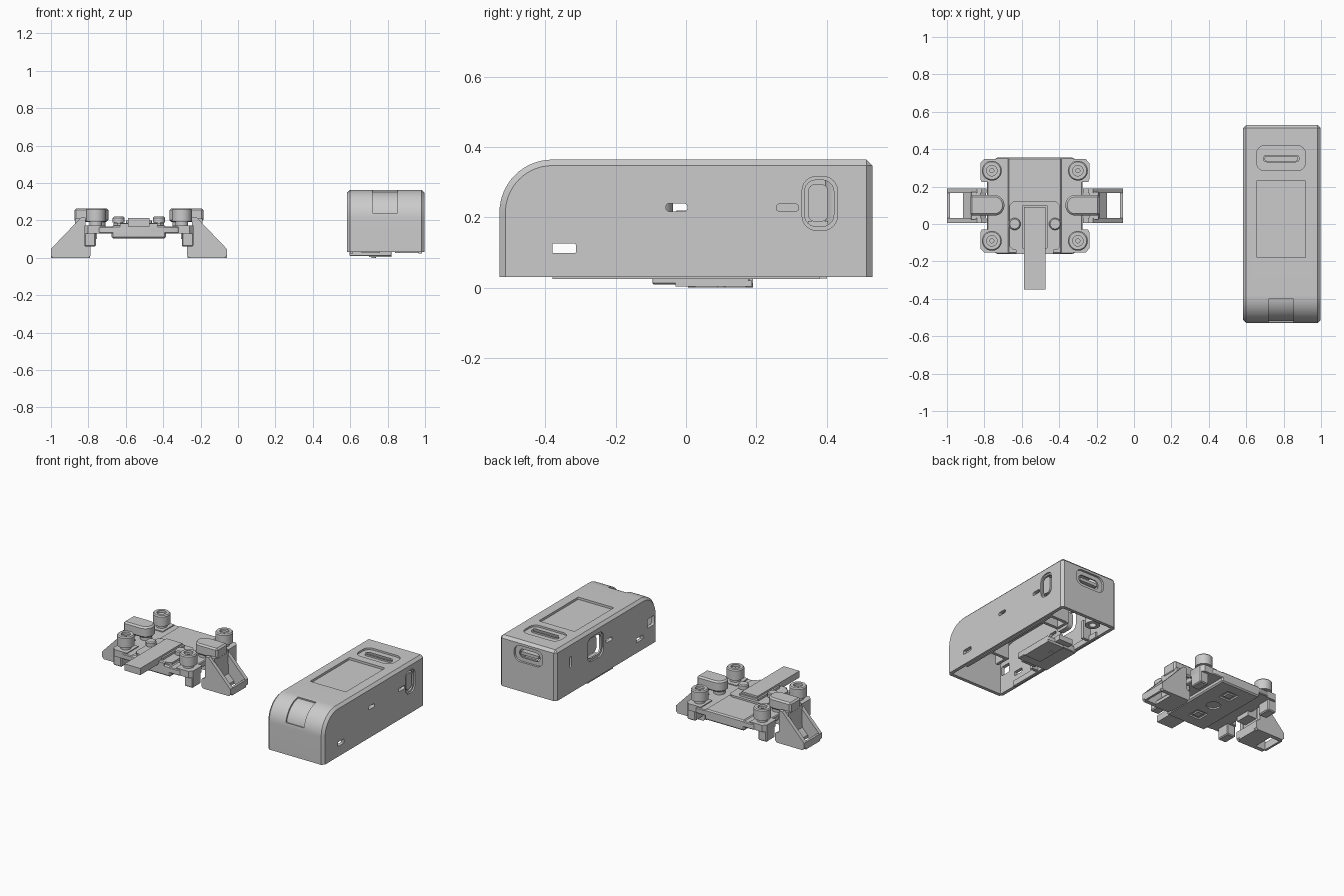
import bpy, bmesh
from math import sin, cos, pi, radians

if "Cube" in bpy.data.objects:
    bpy.data.objects.remove(bpy.data.objects["Cube"])

CX = -0.53          # centre line of the mount
EX = 0.79           # centre line of the case


def finish(name, bm):
    bmesh.ops.recalc_face_normals(bm, faces=bm.faces[:])
    me = bpy.data.meshes.new(name)
    bm.to_mesh(me)
    bm.free()
    ob = bpy.data.objects.new(name, me)
    bpy.context.collection.objects.link(ob)
    return ob


def prism(name, pts, axis, lo, hi, bevel=0.0, keep=None):
    """Extrude a 2D outline along an axis; optionally chamfer its sharp edges."""
    put = {'x': lambda a, b, c: (c, a, b), 'y': lambda a, b, c: (a, c, b),
           'z': lambda a, b, c: (a, b, c)}[axis]
    bm = bmesh.new()
    A = [bm.verts.new(put(a, b, lo)) for a, b in pts]
    B = [bm.verts.new(put(a, b, hi)) for a, b in pts]
    bm.faces.new(A)
    bm.faces.new(B[::-1])
    n = len(pts)
    for i in range(n):
        j = (i + 1) % n
        bm.faces.new((A[i], B[i], B[j], A[j]))
    if bevel:
        bmesh.ops.recalc_face_normals(bm, faces=bm.faces[:])
        es = [e for e in bm.edges if e.calc_face_angle() > radians(30)
              and not (keep and keep(e))]
        bmesh.ops.bevel(bm, geom=es, offset=bevel, segments=1, affect='EDGES', profile=0.5)
    return finish(name, bm)


def rrect(u0, u1, v0, v1, r, seg=6):
    pts = []
    for cu, cv, a0 in ((u1 - r, v1 - r, 0), (u0 + r, v1 - r, 90), (u0 + r, v0 + r, 180), (u1 - r, v0 + r, 270)):
        for i in range(seg + 1):
            a = radians(a0 + 90 * i / seg)
            pts.append((cu + r * cos(a), cv + r * sin(a)))
    return pts


def box(name, x0, x1, y0, y1, z0, z1, bevel=0.0):
    x0, x1 = sorted((x0, x1))
    return prism(name, [(x0, y0), (x1, y0), (x1, y1), (x0, y1)], 'z', z0, z1, bevel)


def lathe(name, prof, cx, cy, n=32):
    """Revolve (radius, z) points; first and last points close as caps."""
    bm = bmesh.new()
    rings = [[bm.verts.new((cx + r * cos(2 * pi * i / n), cy + r * sin(2 * pi * i / n), z))
              for i in range(n)] for r, z in prof]
    for a, b in zip(rings, rings[1:]):
        for i in range(n):
            j = (i + 1) % n
            bm.faces.new((a[i], a[j], b[j], b[i]))
    bm.faces.new(rings[0])
    bm.faces.new(rings[-1])
    return finish(name, bm)


def cut(ob, cutter):
    m = ob.modifiers.new('cut', 'BOOLEAN')
    m.operation, m.solver, m.object = 'DIFFERENCE', 'EXACT', cutter
    dg = bpy.context.evaluated_depsgraph_get()
    me = bpy.data.meshes.new_from_object(ob.evaluated_get(dg))
    ob.modifiers.clear()
    ob.data = me
    bpy.data.objects.remove(cutter)


def side_profile(y0, y1, z0, z1, r, n=16):
    arc = [(y0 + r - r * cos(pi / 2 * i / n), z1 - r + r * sin(pi / 2 * i / n)) for i in range(n + 1)]
    return [(y1, z0), (y0, z0)] + arc + [(y1, z1)]


# ---------- case shell: curved nose, chamfered edges, open underneath ----------
case = prism('case_shell', side_profile(-0.53, 0.53, 0.03, 0.364, 0.15), 'x', 0.583, 0.998, 0.017,
             lambda e: all(v.co.z < 0.031 for v in e.verts))
cut(case, prism('c', side_profile(-0.508, 0.508, 0.0, 0.338, 0.128), 'x', 0.605, 0.976))
# right side openings
cut(case, prism('c', rrect(0.33, 0.43, 0.163, 0.316, 0.04), 'x', 0.988, 1.1))
cut(case, prism('c', rrect(0.337, 0.42, 0.174, 0.306, 0.033), 'x', 0.9, 1.1))
cut(case, prism('c', rrect(0.257, 0.32, 0.217, 0.238, 0.009), 'x', 0.9, 1.1))
# slots through both sides
cut(case, prism('c', rrect(-0.057, 0.004, 0.217, 0.239, 0.009), 'x', 0.5, 1.1))
cut(case, prism('c', rrect(-0.38, -0.313, 0.098, 0.126, 0.004), 'x', 0.5, 1.1))
# left side openings
cut(case, prism('c', rrect(0.03, 0.2, 0.155, 0.316, 0.045), 'x', 0.5, 0.593))
cut(case, prism('c', rrect(0.045, 0.185, 0.17, 0.301, 0.035), 'x', 0.5, 0.7))
cut(case, prism('c', rrect(0.368, 0.386, 0.2, 0.27, 0.006), 'x', 0.5, 0.7))
cut(case, prism('c', rrect(-0.5, -0.43, 0.15, 0.21, 0.006), 'x', 0.5, 0.7))
# rear port
cut(case, prism('c', rrect(0.68, 0.89, 0.225, 0.332, 0.045), 'y', 0.516, 0.6))
cut(case, prism('c', rrect(0.71, 0.86, 0.25, 0.306, 0.027), 'y', 0.4, 0.6))
# top recesses: grip slot and screen
cut(case, prism('c', rrect(0.655, 0.917, 0.285, 0.42, 0.045), 'z', 0.352, 0.5))
cut(case, prism('c', rrect(0.655, 0.917, -0.18, 0.232, 0.006), 'z', 0.349, 0.5))
# recessed panel wrapping the curved nose
ring = [(-0.38 + r * cos(radians(a)), 0.214 + r * sin(radians(a)))
        for r, angs in ((0.2, range(98, 171, 6)), (0.14, range(170, 97, -6))) for a in angs]
cut(case, prism('c', ring, 'x', 0.72, 0.853))

slot_rim = prism('top_slot_bar', rrect(0.69, 0.885, 0.33, 0.37, 0.019), 'z', 0.34, 0.362)
cut(slot_rim, prism('c', rrect(0.7, 0.875, 0.338, 0.362, 0.011), 'z', 0.352, 0.4))
prism('side_button', rrect(0.347, 0.404, 0.188, 0.294, 0.02), 'x', 0.93, 0.99)
box('side_button_step', 0.93, 0.975, 0.347, 0.404, 0.172, 0.19)
prism('left_button', rrect(0.06, 0.17, 0.18, 0.29, 0.03), 'x', 0.615, 0.65)
box('rear_port_socket', 0.72, 0.85, 0.44, 0.515, 0.268, 0.288)

# ---------- case underside: latch plate, ribs, screw boss ----------
prism('latch_plate', rrect(0.597, 0.82, -0.095, 0.18, 0.008), 'z', 0.009, 0.05, 0.004)
box('latch_lip', 0.70, 0.82, -0.03, 0.187, 0.004, 0.02)
lathe('latch_nub', [(0.012, 0.01), (0.012, 0.0)], 0.725, 0.1, 16)
box('latch_tongue', 0.66, 0.76, -0.13, 0.22, 0.026, 0.06)
for y0, y1, d in ((-0.17, -0.15, -1), (0.3, 0.32, 1)):
    box('cross_rib', 0.84, 0.977, y0, y1, 0.026, 0.15)
    box('side_rib', 0.84, 0.86, min(y0, y0 + d * 0.08), max(y1, y1 + d * 0.08), 0.026, 0.15)
    box('left_rib', 0.604, 0.66, y0, y1, 0.03, 0.15)
box('rear_guide', 0.84, 0.977, 0.38, 0.4, 0.03, 0.15)
for x in (0.598, 0.966):
    box('side_rail', x, x + 0.017, -0.38, 0.38, 0.024, 0.06)
lathe('screw_boss', [(0.045, 0.34), (0.045, 0.05), (0.022, 0.05), (0.022, 0.12)], 0.69, 0.44)

# ---------- mount: base plate with chamfered corners ----------
half = [(0.205, 0.355), (0.255, 0.3), (0.255, -0.105), (0.205, -0.16)]
outline = [(CX + a, b) for a, b in half] + [(CX - a, b) for a, b in half[::-1]]
prism('base_plate', outline, 'z', 0.13, 0.168, 0.005)
tub = box('centre_panel', CX - 0.145, CX + 0.145, -0.16, 0.355, 0.104, 0.174, 0.008)
for y in (-0.04, 0.24):
    cut(tub, box('c', CX - 0.042, CX + 0.042, y - 0.042, y + 0.042, 0.0, 0.114))
cut(tub, lathe('c', [(0.046, 0.0), (0.046, 0.114)], CX, 0.1, 8))
for y in (-0.04, 0.24):
    box('underside_pad', CX - 0.022, CX + 0.022, y - 0.022, y + 0.022, 0.105, 0.12)

# spring blade and its holder
prism('blade_holder', rrect(CX - 0.135, CX + 0.135, -0.14, 0.12, 0.02, 1), 'z', 0.165, 0.186)
prism('blade_frame', rrect(CX - 0.07, CX + 0.07, -0.13, 0.1, 0.005, 1), 'z', 0.165, 0.2)
box('blade', CX - 0.058, CX + 0.058, -0.35, 0.09, 0.168, 0.212)
box('blade_stop', CX - 0.1, CX + 0.1, -0.16, -0.135, 0.15, 0.185)
for s in (-1, 1):
    X = lambda d: CX + s * d
    lathe('holder_peg', [(0.024, 0.16), (0.024, 0.19), (0.032, 0.19), (0.032, 0.214), (0.026, 0.22)],
          X(0.108), 0.0, 24)
    # corner pads, feet and screws
    for y, t in ((0.285, 1), (-0.09, -1)):
        p = [(0.18, -0.06), (0.285, -0.06), (0.292, -0.045), (0.292, 0.04), (0.272, 0.062), (0.18, 0.062)]
        prism('corner_pad', [(X(a), y + t * b) for a, b in p], 'z', 0.13, 0.174)
        box('corner_foot', X(0.23), X(0.292), y - 0.045, y + 0.045, 0.06, 0.14, 0.006)
        lathe('corner_screw', [(0.034, 0.13), (0.034, 0.195), (0.053, 0.195), (0.053, 0.258), (0.047, 0.265),
                               (0.028, 0.265), (0.028, 0.25), (0.011, 0.25), (0.011, 0.21)], X(0.23), y)
    # clamp legs: two gussets, web, end bar and a rounded finger
    g = [(0.47, 0.012), (0.458, 0.0), (0.27, 0.0), (0.258, 0.012), (0.258, 0.06), (0.285, 0.075),
         (0.285, 0.215), (0.31, 0.215), (0.47, 0.048)]
    for y in (0.005, 0.165):
        prism('leg_gusset', [(X(a), b) for a, b in g], 'y', y, y + 0.026)
    web = [(0.385, 0.0), (0.26, 0.0), (0.26, 0.06), (0.29, 0.08), (0.29, 0.21), (0.34, 0.21), (0.345, 0.06), (0.385, 0.02)]
    prism('leg_web', [(X(a), b) for a, b in web], 'y', 0.025, 0.17)
    box('leg_end_bar', X(0.455), X(0.47), 0.025, 0.17, 0.0, 0.048)
    arc = [(0.215 - 0.052 * cos(radians(a)), 0.1 + 0.055 * sin(radians(a))) for a in range(-90, 91, 10)]
    prism('clamp_finger', [(X(a), b) for a, b in arc + [(0.345, 0.155), (0.345, 0.045)]], 'z', 0.192, 0.265, 0.01)
    lathe('clamp_pin', [(0.036, 0.13), (0.036, 0.2)], X(0.215), 0.1, 24)
    box('clamp_link', X(0.225), X(0.3), 0.05, 0.15, 0.1, 0.165)

# smooth round parts, crisp corners
bpy.ops.object.select_all(action='SELECT')
bpy.context.view_layer.objects.active = case
bpy.ops.object.shade_smooth_by_angle(angle=radians(28))
